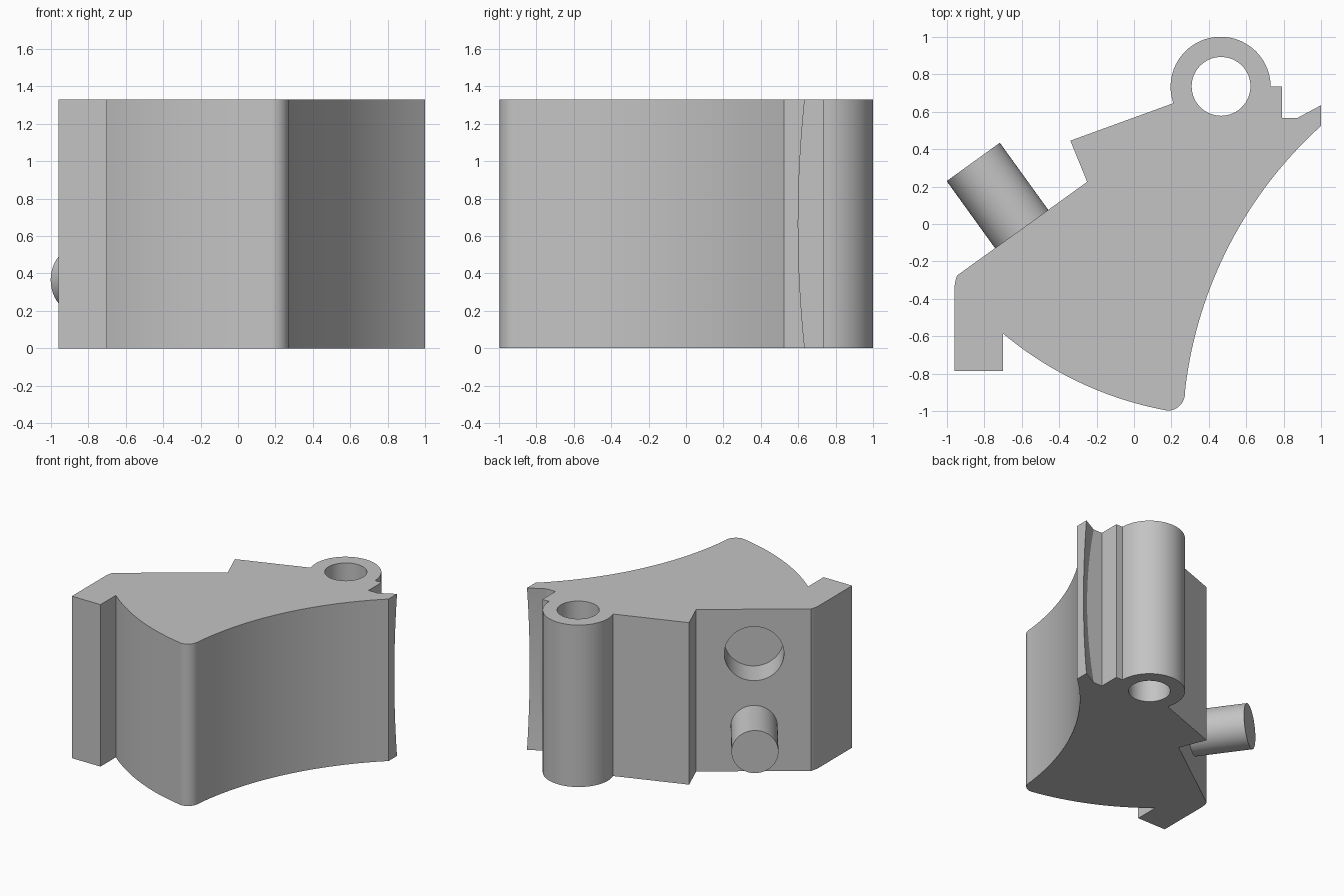
import bpy, bmesh, math
from mathutils import Vector

if "Cube" in bpy.data.objects:
    bpy.data.objects.remove(bpy.data.objects["Cube"])

HEIGHT = 1.33
LEVELS = 16

grey = bpy.data.materials.new("plain grey")
grey.use_nodes = True
colour = (0.55, 0.55, 0.55, 1)
grey.diffuse_color = colour
grey.node_tree.nodes["Principled BSDF"].inputs["Base Color"].default_value = colour


def arc(start, mid, end, steps):
    """Points of the circular arc through three points."""
    a, b, c = Vector(start), Vector(mid), Vector(end)
    u, v = b - a, c - a
    d = 2 * (u.x * v.y - u.y * v.x)
    off = Vector((v.y * u.length_squared - u.y * v.length_squared,
                  u.x * v.length_squared - v.x * u.length_squared)) / d
    centre = a + off
    a0 = math.atan2(-off.y, -off.x)
    full = 2 * math.pi
    sweep_mid = (math.atan2(*(b - centre).yx) - a0) % full
    sweep = (math.atan2(*(c - centre).yx) - a0) % full
    if sweep_mid > sweep:
        sweep -= full
    return [tuple(centre + off.length * Vector((math.cos(a0 + sweep * i / steps),
                                                math.sin(a0 + sweep * i / steps))))
            for i in range(steps + 1)]


def outline(z):
    """Plan outline at height z; the lip is hollowed towards mid height."""
    t = 1 - (2 * z / HEIGHT - 1) ** 2
    pts = [(-0.96, -0.785), (-0.70, -0.785)]
    pts += arc((-0.70, -0.585), (-0.287, -0.848), (0.17, -0.995), 24)
    pts += arc((0.19, -0.997), (0.25, -0.965), (0.272, -0.90), 8)
    pts += arc((0.275, -0.87), (0.505, -0.12), (1, 0.525), 32)
    pts += [(1, 0.635 - 0.035 * t), (0.87 + 0.065 * t, 0.565), (0.79, 0.565), (0.79, 0.735)]
    pts += arc((0.73, 0.735), (0.465, 1.0), (0.21, 0.645), 40)
    pts += [(-0.34, 0.445), (-0.25, 0.225)]
    pts += arc((-0.945, -0.275), (-0.956, -0.315), (-0.96, -0.36), 4)
    return pts


def finish(bm, name):
    bmesh.ops.recalc_face_normals(bm, faces=bm.faces)
    mesh = bpy.data.meshes.new(name)
    bm.to_mesh(mesh)
    bm.free()
    mesh.materials.append(grey)
    obj = bpy.data.objects.new(name, mesh)
    bpy.context.collection.objects.link(obj)
    return obj


def cylinder(name, start, end, radius):
    start, end = Vector(start), Vector(end)
    axis = end - start
    bm = bmesh.new()
    bmesh.ops.create_cone(bm, cap_ends=True, segments=64, radius1=radius,
                          radius2=radius, depth=axis.length)
    bm.transform(axis.to_track_quat('Z', 'Y').to_matrix().to_4x4())
    bmesh.ops.translate(bm, vec=(start + end) / 2, verts=bm.verts)
    return finish(bm, name)


def activate(obj):
    bpy.ops.object.select_all(action='DESELECT')
    obj.select_set(True)
    bpy.context.view_layer.objects.active = obj


def cut(obj, cutter):
    activate(obj)
    mod = obj.modifiers.new("cut", 'BOOLEAN')
    mod.operation = 'DIFFERENCE'
    mod.solver = 'EXACT'
    mod.object = cutter
    bpy.ops.object.modifier_apply(modifier=mod.name)
    bpy.data.objects.remove(cutter)


# Body: outline lofted through the height
bm = bmesh.new()
rings = []
for k in range(LEVELS + 1):
    z = HEIGHT * k / LEVELS
    rings.append([bm.verts.new((x, y, z)) for x, y in outline(z)])
for low, high in zip(rings, rings[1:]):
    for i in range(len(low)):
        j = (i + 1) % len(low)
        bm.faces.new((low[i], low[j], high[j], high[i]))
bm.faces.new(list(reversed(rings[0])))
bm.faces.new(rings[-1])
body = finish(bm, "body")

# Hinge bore straight through
cut(body, cylinder("bore_cutter", (0.465, 0.735, -0.2), (0.465, 0.735, HEIGHT + 0.2), 0.157))

# Blind socket and locating pin on the slanted back face
out = Vector((-0.585, 0.811, 0)).normalized()
face_mid = Vector((-0.60, -0.027, 0))
socket = face_mid + Vector((0, 0, 0.965))
cut(body, cylinder("socket_cutter", socket - out * 0.26, socket + out * 0.2, 0.222))
peg = face_mid + Vector((0, 0, 0.365))
pin = cylinder("locating_pin", peg - out * 0.03, peg + out * 0.442, 0.175)

# Smooth curved walls, crisp edges
for obj in (body, pin):
    activate(obj)
    bpy.ops.object.shade_smooth_by_angle(angle=math.radians(25))
